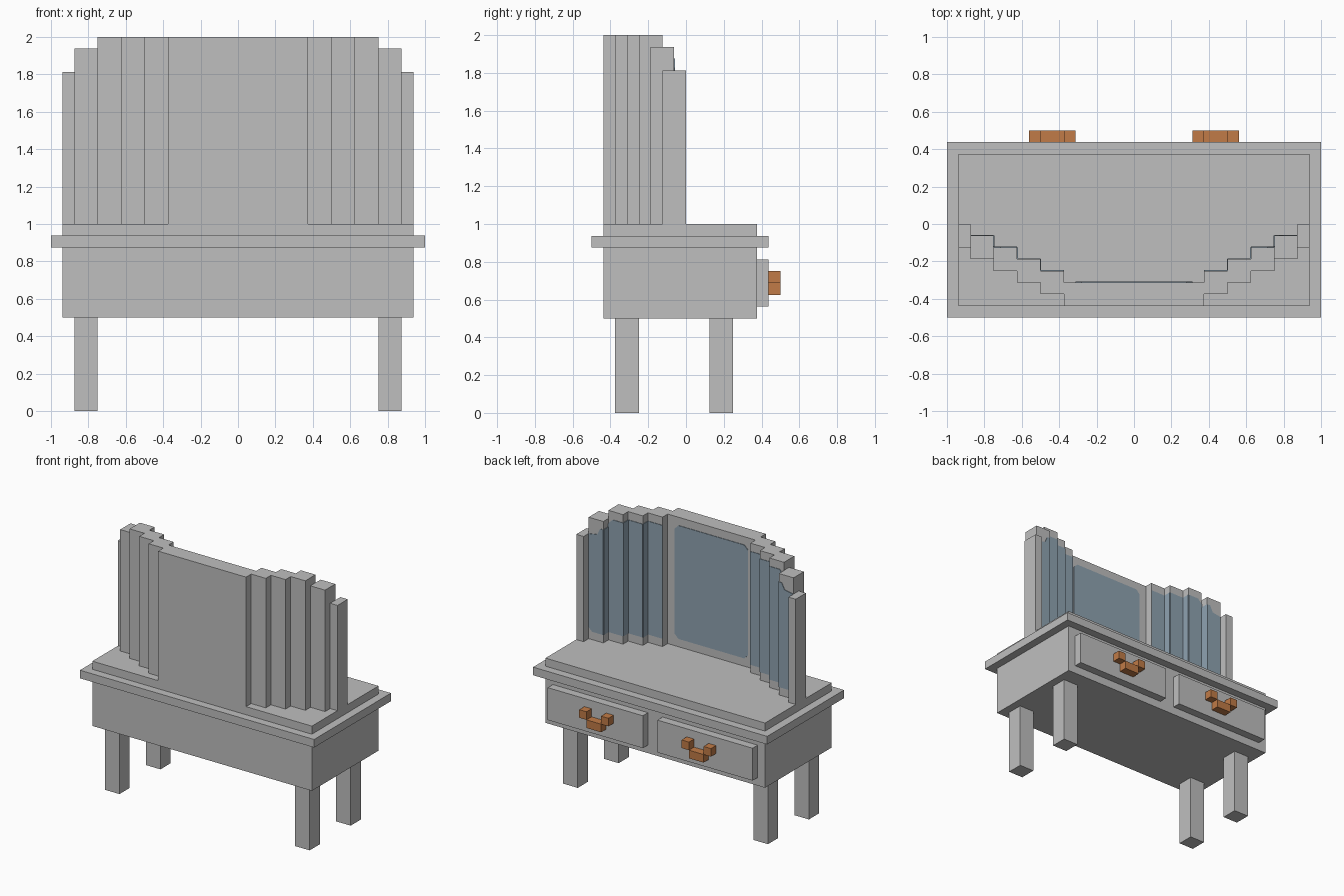
import bpy, bmesh

if "Cube" in bpy.data.objects:
    bpy.data.objects.remove(bpy.data.objects["Cube"])

U = 1 / 16  # design grid unit
T = 0.004   # glass plate thickness


def material(name, rgb):
    m = bpy.data.materials.new(name)
    m.diffuse_color = (*rgb, 1)
    m.use_nodes = True
    m.node_tree.nodes["Principled BSDF"].inputs["Base Color"].default_value = m.diffuse_color
    return m


GREY = material("grey_wood", (0.52, 0.52, 0.52))
GLASS = material("blue_glass", (0.275, 0.366, 0.44))
COPPER = material("copper", (0.533, 0.198, 0.063))


def finish(name, bm, mat):
    bmesh.ops.recalc_face_normals(bm, faces=bm.faces)
    me = bpy.data.meshes.new(name)
    bm.to_mesh(me)
    bm.free()
    me.materials.append(mat)
    ob = bpy.data.objects.new(name, me)
    bpy.context.collection.objects.link(ob)
    return ob


def prism(name, outline, y0, y1, mat):
    """Extrude an x-z outline from y0 to y1."""
    bm = bmesh.new()
    face = bm.faces.new([bm.verts.new((x, y0, z)) for x, z in outline])
    ext = bmesh.ops.extrude_face_region(bm, geom=[face])["geom"]
    verts = [v for v in ext if isinstance(v, bmesh.types.BMVert)]
    bmesh.ops.translate(bm, verts=verts, vec=(0, y1 - y0, 0))
    return finish(name, bm, mat)


def box(name, x, y, z, mat=GREY):
    """Box from ranges given in grid units."""
    (x0, x1), (z0, z1) = [(a * U, b * U) for a, b in (x, z)]
    return prism(name, [(x0, z0), (x1, z0), (x1, z1), (x0, z1)],
                 y[0] * U, y[1] * U, mat)


def plate(name, outline, y, mat=GLASS):
    return prism(name, [(a * U, b * U) for a, b in outline], y * U, y * U + T, mat)


# Table body and top
box("table_body", (-15, 15), (-7, 6), (8, 14))
box("table_top", (-16, 16), (-8, 7), (14, 15))
box("upper_slab", (-15, 15), (-7, 6), (15, 16))

# Centre mirror with a rounded glass pane
box("centre_panel", (-6, 6), (-7, -5), (16, 32))
c = 0.5
plate("centre_glass", [(-5 + c, 17), (5 - c, 17), (5, 17 + c), (5, 31 - c),
                       (5 - c, 31), (-5 + c, 31), (-5, 31 - c), (-5, 17 + c)], -5)

# Wing panels: inner x, outer x, back y, top z
WINGS = [(6, 8, -6, 32), (8, 10, -5, 32), (10, 12, -4, 32),
         (12, 14, -3, 31), (14, 15, -2, 29)]

for s, side in ((-1, "left"), (1, "right")):
    for i, (a, b, back, top) in enumerate(WINGS):
        box(f"{side}_wing_panel_{i + 1}", sorted((s * a, s * b)), (back, back + 2), (16, top))
        if i == 4:
            continue
        # Glass on the panel face, stepping down toward the outer end
        if i == 3:
            shape = [(a, 17), (b - c, 17), (b, 17 + c), (b, 29), (a + 0.8, 29.2),
                     (a + 0.4, 30), (a, 30)]
        elif i == 2:
            shape = [(a, 17), (b, 17), (b, 30.4), (b - 0.6, 31), (a, 31)]
        else:
            shape = [(a, 17), (b, 17), (b, 31), (a, 31)]
        plate(f"{side}_wing_glass_{i + 1}", [(s * x, z) for x, z in shape], back + 2)
        # Glass on the step between neighbouring panels
        if i > 0:
            t = T / U
            box(f"{side}_step_glass_{i}", sorted((s * a, s * (a - t))),
                (back + 1, back + 2), (17, 30 if i == 3 else 31), GLASS)

    # Legs
    for y, end in ((-6, "front"), (2, "back")):
        box(f"{side}_{end}_leg", sorted((s * 12, s * 14)), (y, y + 2), (0, 8))

    # Drawer with a stepped handle
    box(f"{side}_drawer", sorted((s * 1, s * 14)), (6, 7), (9, 13))
    box(f"{side}_handle_bar", sorted((s * 6, s * 8)), (7, 8), (10, 11), COPPER)
    for k, x in enumerate((5, 8)):
        box(f"{side}_handle_end_{k + 1}", sorted((s * x, s * (x + 1))), (7, 8), (11, 12), COPPER)
